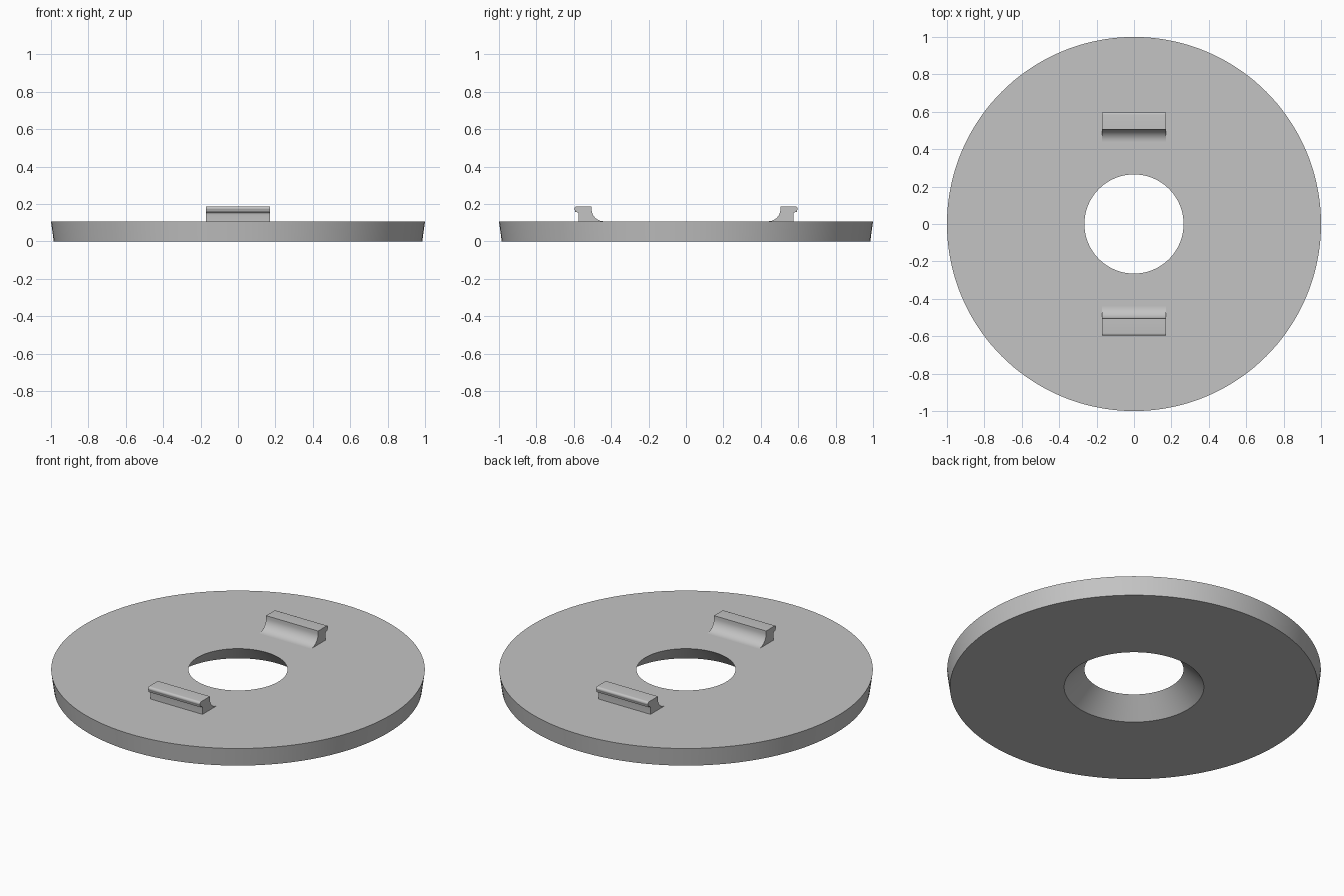
import bpy, bmesh
from math import pi, sin, cos, radians
from mathutils import Matrix

cube = bpy.data.objects.get("Cube")
if cube:
    bpy.data.objects.remove(cube, do_unlink=True)

grey = bpy.data.materials.new("plain_grey")
grey.use_nodes = True
grey.diffuse_color = (0.55, 0.55, 0.55, 1)
grey.node_tree.nodes["Principled BSDF"].inputs["Base Color"].default_value = grey.diffuse_color

TOP = 0.108  # upper face of the disc


def finish(bm, name):
    bmesh.ops.recalc_face_normals(bm, faces=bm.faces)
    mesh = bpy.data.meshes.new(name)
    bm.to_mesh(mesh)
    bm.free()
    obj = bpy.data.objects.new(name, mesh)
    bpy.context.collection.objects.link(obj)
    mesh.materials.append(grey)
    bpy.ops.object.select_all(action='DESELECT')
    obj.select_set(True)
    bpy.context.view_layer.objects.active = obj
    bpy.ops.object.shade_smooth_by_angle(angle=radians(35))
    return obj


def arc(cy, cz, r, start, end, steps):
    """Points on an arc in the y-z plane, angles in degrees."""
    angles = [radians(start + (end - start) * i / steps) for i in range(steps + 1)]
    return [(cy + r * cos(a), cz + r * sin(a)) for a in angles]


# Disc: tapered rim and a conical central hole, lathed from one section
bm = bmesh.new()
section = [(0.265, TOP), (1.0, TOP), (0.985, 0), (0.374, 0)]
verts = [bm.verts.new((r, 0, z)) for r, z in section]
edges = [bm.edges.new((verts[i], verts[(i + 1) % 4])) for i in range(4)]
bmesh.ops.spin(bm, geom=verts + edges, axis=(0, 0, 1), cent=(0, 0, 0),
               angle=2 * pi, steps=144, use_merge=True)
bmesh.ops.remove_doubles(bm, verts=bm.verts, dist=1e-5)
finish(bm, "disc")

# Clip section: inner fillet, flat top, rounded outer lip, undercut neck
clip = [(0.44, TOP - 0.01)]
clip += arc(0.44, TOP + 0.065, 0.065, -90, 0, 12)
clip += [(0.505, 0.188)]
clip += arc(0.585, 0.176, 0.012, 90, -40, 8)
clip += arc(0.588, 0.144, 0.014, 70, 180, 6)
clip += [(0.574, TOP - 0.01)]


def make_clip(name, side):
    bm = bmesh.new()
    face = bm.faces.new([bm.verts.new((-0.17, side * y, z)) for y, z in clip])
    grown = bmesh.ops.extrude_face_region(bm, geom=[face], use_keep_orig=True)
    moved = [v for v in grown["geom"] if isinstance(v, bmesh.types.BMVert)]
    bmesh.ops.transform(bm, matrix=Matrix.Translation((0.34, 0, 0)), verts=moved)
    finish(bm, name)


make_clip("front_clip", -1)
make_clip("back_clip", 1)
